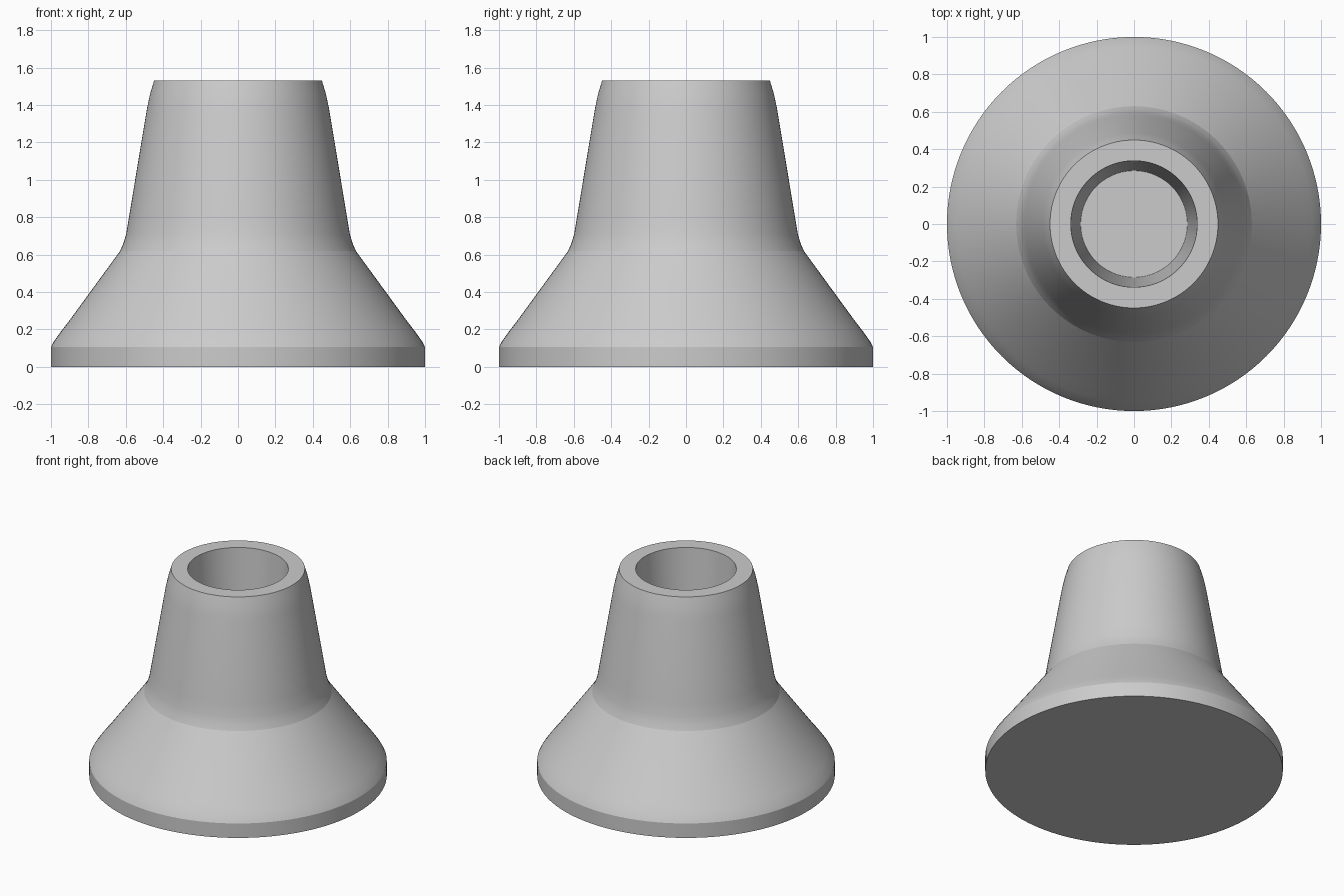
import bpy
import bmesh
import math

cube = bpy.data.objects.get("Cube")
if cube:
    bpy.data.objects.remove(cube, do_unlink=True)

# Plain grey finish
grey = bpy.data.materials.new("light grey")
grey.use_nodes = True
colour = (0.6, 0.6, 0.6, 1)
grey.diffuse_color = colour
grey.node_tree.nodes["Principled BSDF"].inputs["Base Color"].default_value = colour


def lathe(name, profile, steps=128):
    """Spin a radius/height profile that starts and ends on the axis."""
    bm = bmesh.new()
    verts = [bm.verts.new((r, 0, z)) for r, z in profile]
    edges = [bm.edges.new(pair) for pair in zip(verts, verts[1:])]
    bmesh.ops.spin(bm, geom=verts + edges, cent=(0, 0, 0), axis=(0, 0, 1),
                   angle=math.tau, steps=steps, use_merge=True)
    bmesh.ops.remove_doubles(bm, verts=bm.verts, dist=0.0001)
    bmesh.ops.recalc_face_normals(bm, faces=bm.faces)
    mesh = bpy.data.meshes.new(name)
    bm.to_mesh(mesh)
    bm.free()
    mesh.materials.append(grey)
    obj = bpy.data.objects.new(name, mesh)
    bpy.context.collection.objects.link(obj)
    return obj


# Upright rim and flared skirt
skirt = [(0, 0), (1, 0), (1, 0.107), (0.985, 0.135), (0.95, 0.185), (0.9, 0.25)]
# Tapered neck with slightly rounded ends
neck = [(0.63, 0.62), (0.613, 0.66), (0.598, 0.71), (0.583, 0.8),
        (0.487, 1.38), (0.47, 1.46), (0.449, 1.53)]
# Tapered blind socket
socket = [(0.338, 1.53), (0.285, 0.6), (0, 0.6)]

body = lathe("flared_foot", skirt + neck + socket)
bpy.ops.object.select_all(action="DESELECT")
body.select_set(True)
bpy.context.view_layer.objects.active = body
bpy.ops.object.shade_smooth_by_angle(angle=math.radians(10))
